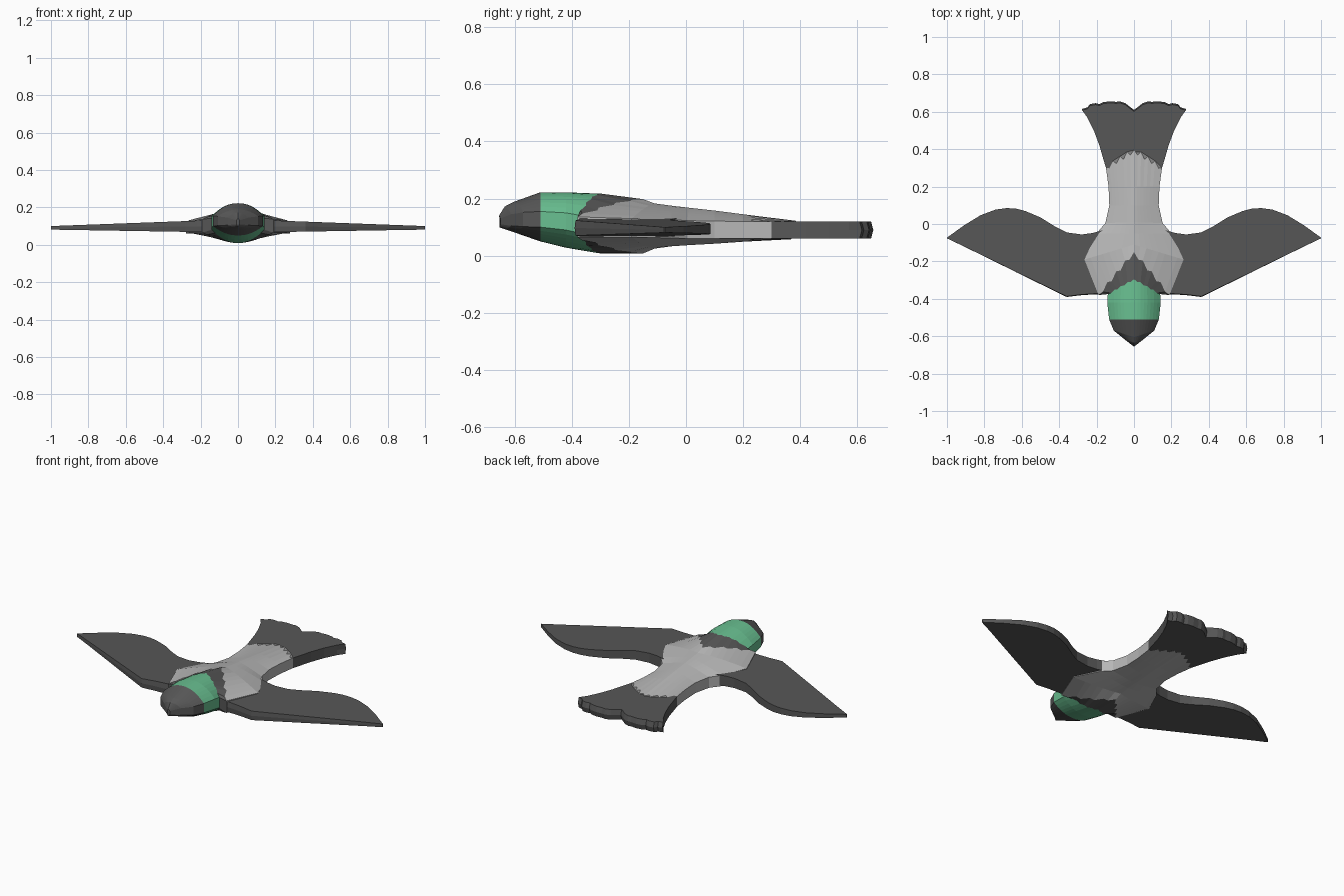
import bpy, bmesh

if "Cube" in bpy.data.objects:
    bpy.data.objects.remove(bpy.data.objects["Cube"])

def material(name, rgb):
    m = bpy.data.materials.new(name)
    m.diffuse_color = (*rgb, 1)
    m.use_nodes = True
    m.node_tree.nodes["Principled BSDF"].inputs["Base Color"].default_value = m.diffuse_color
    return m

DARK = material("dark_grey", (0.095, 0.095, 0.095))
LIGHT = material("light_grey", (0.47, 0.47, 0.47))
GREEN = material("green", (0.14, 0.52, 0.28))

def finish(name, bm, mats):
    bmesh.ops.remove_doubles(bm, verts=bm.verts, dist=1e-5)
    bmesh.ops.recalc_face_normals(bm, faces=bm.faces)
    me = bpy.data.meshes.new(name)
    bm.to_mesh(me)
    bm.free()
    for m in mats:
        me.materials.append(m)
    ob = bpy.data.objects.new(name, me)
    bpy.context.collection.objects.link(ob)
    return ob

def loft(bm, rings, slots):
    rows = [[bm.verts.new(p) for p in r] for r in rings]
    n = len(rows[0])
    for a, b, s in zip(rows, rows[1:], slots):
        for i in range(n):
            j = (i + 1) % n
            f = bm.faces.new((a[i], a[j], b[j], b[i]))
            f.material_index = s
    for r, s in ((rows[0], slots[0]), (rows[-1], slots[-1])):
        bm.faces.new(r).material_index = s

# body: stations of centre y, edge y, half width, top, bottom,
# edge top, edge bottom, roundness, feather jag, colour slot behind it
N = 8
STATIONS = [
    (-.655, -.650, .008, .140, .100, .130, .110, 2.0, 0, 0),
    (-.635, -.613, .055, .172, .093, .145, .105, 2.0, 0, 0),
    (-.605, -.570, .108, .188, .083, .152, .102, 2.2, 0, 0),
    (-.510, -.510, .133, .222, .050, .155, .100, 2.2, 0, 1),
    (-.420, -.420, .143, .222, .028, .150, .090, 2.2, 0, 1),
    (-.295, -.375, .140, .217, .008, .142, .080, 2.0, .004, 0),
    (-.150, -.380, .190, .198, .008, .136, .065, 1.6, .012, 2),
    (-.110, -.190, .265, .183, .025, .130, .065, 1.4, 0, 2),
    (-.050, -.050, .200, .175, .033, .126, .062, 1.3, 0, 2),
    (.010, .005, .153, .168, .037, .123, .060, 1.2, 0, 2),
    (.100, .100, .132, .158, .042, .121, .060, 1.2, 0, 2),
    (.200, .200, .136, .145, .049, .120, .060, 1.2, 0, 2),
    (.395, .300, .150, .121, .059, .120, .060, 1.0, .014, 2),
]

def station_y(s, k):
    u = abs(k) / N
    return s[0] + (s[1] - s[0]) * u + s[8] * (-1 if k % 2 else 1) * (0 < u < 1)

def body_ring(s):
    ring = []
    for apex, edge, ks in ((s[3], s[5], range(-N, N + 1)), (s[4], s[6], range(N, -N - 1, -1))):
        for k in ks:
            u = abs(k) / N
            ring.append((s[2] * k / N, station_y(s, k), edge + (apex - edge) * (1 - u ** s[7])))
    return ring

bm = bmesh.new()
loft(bm, [body_ring(s) for s in STATIONS], [s[9] for s in STATIONS[:-1]])
finish("body", bm, [DARK, GREEN, LIGHT])

# tail: flared plate with scalloped feather ends
SIDE = [(.165, .35), (.185, .42), (.215, .50), (.25, .57), (.277, .608)]
END = [(.25, .615), (.235, .633), (.205, .638), (.185, .633), (.165, .643), (.13, .648),
       (.095, .645), (.075, .648), (.045, .637), (.02, .617)]
half = SIDE + END
last = STATIONS[-1]
outline = half + [(0, .602)] + [(-x, y) for x, y in reversed(half)]
outline += [(last[2] * k / N, station_y(last, k)) for k in range(-N, N + 1)]
bm = bmesh.new()
rows = []
for z, push in ((.06, 0), (.09, .008), (.12, 0)):
    rows.append([(x, y + push * (y > .59), z) for x, y in outline])
loft(bm, rows, [0, 0])
caps = [f for f in bm.faces if len(f.verts) > 4]
bmesh.ops.triangulate(bm, faces=caps)
finish("tail", bm, [DARK])

# wings: thin plates through stations of x, front y, back y, mirrored
WING = [(.16, -.371, -.03), (.22, -.373, -.048), (.28, -.377, -.056), (.36, -.387, -.045),
        (.42, -.358, -.015), (.50, -.319, .035), (.58, -.280, .069), (.63, -.256, .082),
        (.68, -.231, .085), (.74, -.202, .077), (.82, -.163, .047), (.91, -.119, -.008),
        (1.0, -.077, -.073)]

def wing_ring(x, yf, yb):
    t = (x - .16) / .84
    top, bot = .131 - .031 * t, .067 + .014 * t
    return [(x, yf, top), (x, yf - .004 * (1 - t), (top + bot) / 2), (x, yf, bot),
            (x, yb, bot), (x, yb, top)]

bm = bmesh.new()
loft(bm, [wing_ring(*w) for w in WING], [0] * (len(WING) - 1))
wings = finish("wings", bm, [DARK])
wings.modifiers.new("mirror", "MIRROR")
